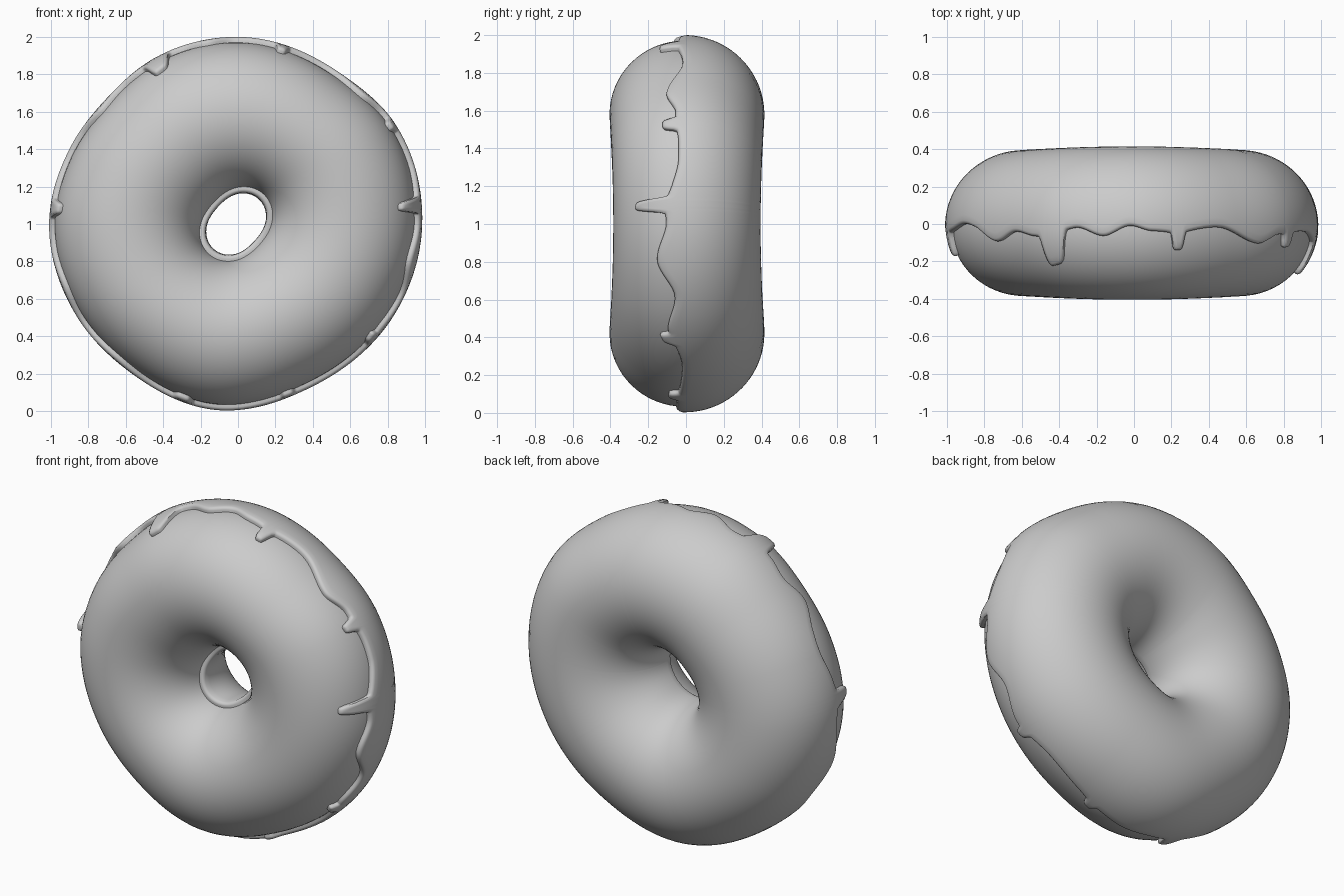
import bpy, bmesh
from math import sin, cos, pi, asin, exp, sqrt, radians

cube = bpy.data.objects.get("Cube")
if cube:
    bpy.data.objects.remove(cube)

COLS = 900            # columns around the ring
DEPTH = 0.385         # half depth of the dough
SHIFT = -0.01         # dough sits slightly forward
THICK = 0.03          # icing thickness

grey = bpy.data.materials.new("plain_grey")
grey.use_nodes = True
grey.diffuse_color = (0.6, 0.6, 0.6, 1)
grey.node_tree.nodes["Principled BSDF"].inputs["Base Color"].default_value = (0.6, 0.6, 0.6, 1)


def periodic(points, deg):
    """Smooth closed interpolation through (degrees, value) pairs."""
    n = len(points)
    deg = (deg - points[0][0]) % 360 + points[0][0]
    k = max(i for i in range(n) if points[i][0] <= deg)

    def at(i):
        return points[i % n][0] + 360 * (i // n), points[i % n][1]
    (xa, a), (xb, b), (xc, c), (xd, d) = (at(k + i) for i in (-1, 0, 1, 2))
    t, w = (deg - xb) / (xc - xb), xc - xb
    mb, mc = (c - a) / (xc - xa) * w, (d - b) / (xd - xb) * w
    return ((2*t**3 - 3*t*t + 1) * b + (t**3 - 2*t*t + t) * mb
            + (3*t*t - 2*t**3) * c + (t**3 - t*t) * mc)


# Uneven outline: angle from the model's left, outer radius
OUTLINE = [(0, .995), (32, 1.005), (55, .98), (87, 1.0), (115, .99), (136, .965),
           (158, .98), (180, 1.0), (210, .985), (235, .975), (264, 1.0), (295, .96), (330, .975)]
# Wavy icing edge: angle, depth position
WAVE = [(0, -.10), (12, -.07), (20, -.04), (37, -.05), (46, -.10), (60, -.02), (72, -.03),
        (84, -.035), (91, -.01), (99, -.06), (108, -.01), (123, -.05), (131, -.04), (140, -.09),
        (150, -.02), (158, 0), (168, -.03), (185, -.03), (200, -.09), (213, -.03), (228, -.08),
        (243, -.03), (262, -.02), (275, -.05), (293, -.03), (308, -.02), (317, -.05),
        (325, -.09), (337, -.06), (348, -.15)]
# Drips: angle, half width in degrees, extra length
DRIPS = [(6, 2.2, .18), (32.5, 2.0, .08), (75.3, 2.0, .10), (116, 3.9, .18),
         (175, 2.5, .14), (253, 3.0, .09), (287, 2.2, .05), (320, 2.2, .06)]


def surface(deg, phi, lift):
    """Point on the ring; phi runs from outside, over the back, to the hole."""
    t = radians(deg)
    outer = periodic(OUTLINE, deg) - THICK
    inner = .186 + .023 * cos(2 * (t - radians(48)))
    mid, half = (outer + inner) / 2, (outer - inner) / 2
    deep = DEPTH - .01 * cos(2 * t)
    radius = mid + (half + lift) * cos(phi)
    return radius * cos(t) - .01, SHIFT + (deep + lift) * sin(phi), 1 + radius * sin(t)


def make_mesh(name, rings, closed):
    """Bridge rings of points into a smooth skin."""
    bm = bmesh.new()
    grid = [[bm.verts.new(p) for p in ring] for ring in rings]
    for r in range(len(grid) if closed else len(grid) - 1):
        a, b = grid[r], grid[(r + 1) % len(grid)]
        for i in range(len(a)):
            j = (i + 1) % len(a)
            bm.faces.new((a[i], a[j], b[j], b[i]))
    bmesh.ops.recalc_face_normals(bm, faces=bm.faces)
    mesh = bpy.data.meshes.new(name)
    bm.to_mesh(mesh)
    bm.free()
    mesh.materials.append(grey)
    obj = bpy.data.objects.new(name, mesh)
    bpy.context.collection.objects.link(obj)
    bpy.ops.object.select_all(action='DESELECT')
    obj.select_set(True)
    bpy.context.view_layer.objects.active = obj
    bpy.ops.object.shade_smooth_by_angle(angle=radians(50))


# Dough ring
make_mesh("dough_ring", [[surface(c * 2, 2 * pi * r / 64, 0) for c in range(180)]
                         for r in range(64)], True)

# Icing edge line with its blunt drips
angles = [360 * c / COLS for c in range(COLS)]
edge = []
for deg in angles:
    y = periodic(WAVE, deg)
    for centre, width, length in DRIPS:
        off = (deg - centre + 180) % 360 - 180
        y -= length * (.85 * exp(-(off / width) ** 6) + .15 * exp(-(off / width / 2) ** 2))
    edge.append(y)


def inset(dist):
    """Move the edge line back by an even distance, also beside drips."""
    step = 2 * pi / COLS
    span = int(dist / step)
    return [max(edge[(i + k) % COLS] + sqrt(dist**2 - (k * step)**2)
                for k in range(-span, span + 1)) for i in range(COLS)]


def edge_phi(line):
    return [asin((y - SHIFT) / DEPTH) for y in line]


# Rounded rim: distance from the edge, height above the dough
RIM = [(0, -.01), (0, .014), (.004, .022), (.01, .027), (.018, THICK)]
rings = []
for dist, lift in RIM:
    phis = edge_phi(inset(dist))
    rings.append([surface(d, p, lift) for d, p in zip(angles, phis)])

# Broad icing skin over the back
start = edge_phi(inset(RIM[-1][0]))
hole_edge = [pi + .12 + .04 * sin(radians(2 * d)) for d in angles]
SKIN = 44
for r in range(1, SKIN + 1):
    f = r / SKIN
    rings.append([surface(d, a + (b - a) * f, THICK)
                  for d, a, b in zip(angles, start, hole_edge)])

# Rounded rim inside the hole
for dist, lift in reversed(RIM[:-1]):
    rings.append([surface(d, p + (RIM[-1][0] - dist) / DEPTH, lift)
                  for d, p in zip(angles, hole_edge)])
make_mesh("icing", rings, False)
